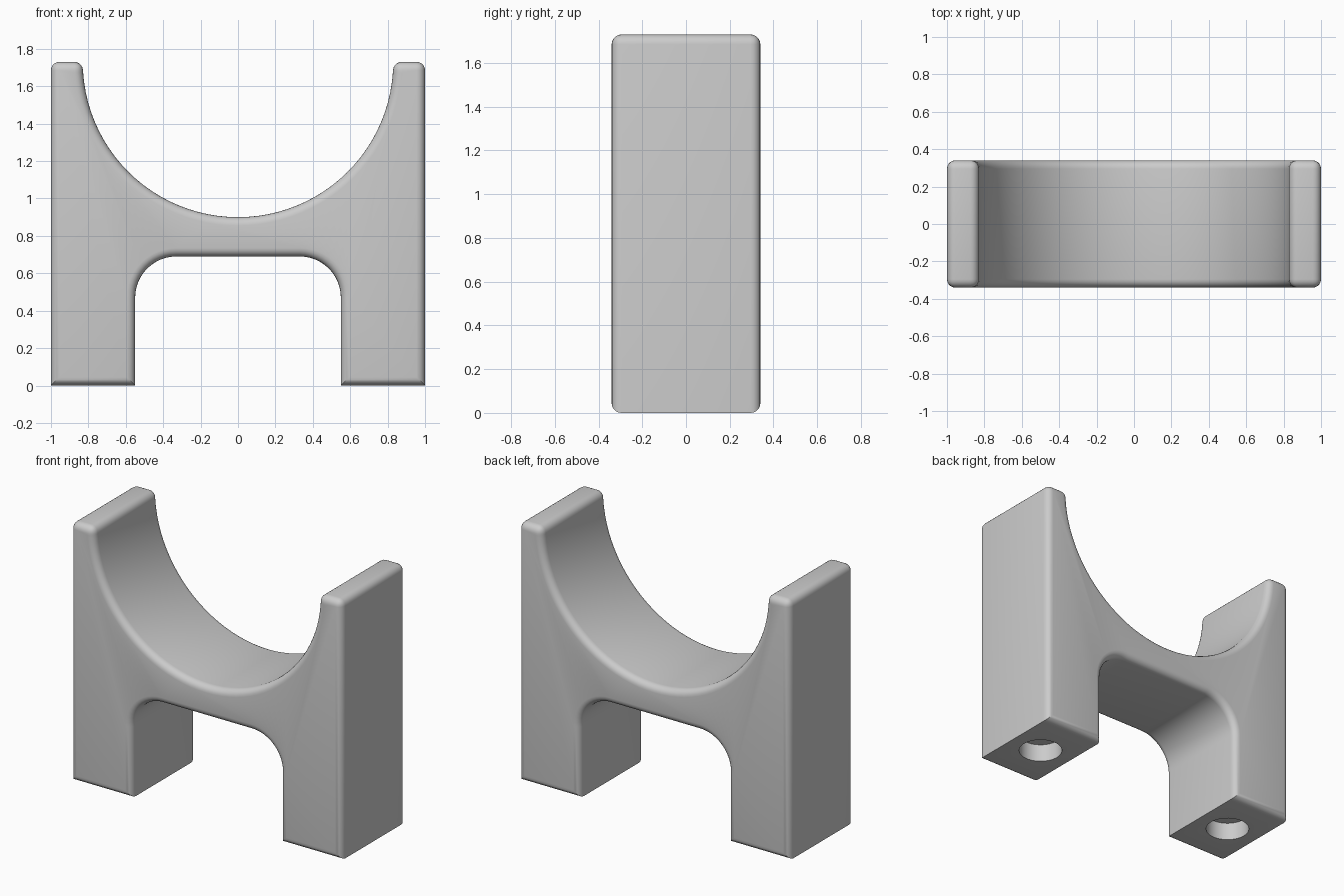
import bpy, bmesh
from math import sin, cos, pi, radians

default = bpy.data.objects.get("Cube")
if default:
    bpy.data.objects.remove(default, do_unlink=True)

HEIGHT, HALF_DEPTH = 1.73, 0.34
CRADLE_R, EDGE_R = 0.83, 0.045
FOOT_INNER, ARCH_TOP, ARCH_R = 0.55, 0.69, 0.22
HOLE_R, HOLE_DEPTH = 0.136, 0.12

grey = bpy.data.materials.new("plain_grey")
grey.use_nodes = True
grey.diffuse_color = (0.6, 0.6, 0.6, 1)
grey.node_tree.nodes["Principled BSDF"].inputs["Base Color"].default_value = (0.6, 0.6, 0.6, 1)


def arc(cx, cz, r, start, end, steps):
    angles = [radians(start + (end - start) * i / steps) for i in range(steps + 1)]
    return [(cx + r * cos(a), cz + r * sin(a)) for a in angles]


# Front outline: feet, arched opening and round cradle
fillet_x, fillet_z = FOOT_INNER - ARCH_R, ARCH_TOP - ARCH_R
outline = [(-1, 0), (-FOOT_INNER, 0)]
outline += arc(-fillet_x, fillet_z, ARCH_R, 180, 90, 12)
outline += arc(fillet_x, fillet_z, ARCH_R, 90, 0, 12)
outline += [(FOOT_INNER, 0), (1, 0), (1, HEIGHT)]
outline += arc(0, HEIGHT, CRADLE_R, 0, -180, 48)
outline += [(-1, HEIGHT)]

# Extrude the outline through the depth
bm = bmesh.new()
face = bm.faces.new([bm.verts.new((x, -HALF_DEPTH, z)) for x, z in outline])
extruded = bmesh.ops.extrude_face_region(bm, geom=[face], use_keep_orig=True)
for v in extruded["geom"]:
    if isinstance(v, bmesh.types.BMVert):
        v.co.y = HALF_DEPTH
bmesh.ops.recalc_face_normals(bm, faces=bm.faces)


# Round the front and back rims and the four top edges; feet stay crisp
def rounded(edge):
    a, b = (v.co for v in edge.verts)
    return abs(a.y - b.y) < 1e-4 or min(a.z, b.z) > HEIGHT - 1e-4


bmesh.ops.bevel(bm, geom=[e for e in bm.edges if rounded(e)], offset=EDGE_R,
                offset_type='OFFSET', segments=5, profile=0.5,
                affect='EDGES', clamp_overlap=False)
bmesh.ops.recalc_face_normals(bm, faces=bm.faces)
mesh = bpy.data.meshes.new("cradle_stand")
bm.to_mesh(mesh)
bm.free()
mesh.materials.append(grey)
stand = bpy.data.objects.new("cradle_stand", mesh)
bpy.context.collection.objects.link(stand)

# Blind round holes under the feet
for side in (-1, 1):
    bpy.ops.mesh.primitive_cylinder_add(vertices=48, radius=HOLE_R, depth=2 * HOLE_DEPTH,
                                        location=(side * (1 + FOOT_INNER) / 2, 0, 0))
    cutter = bpy.context.object
    cutter.name = "hole_cutter"
    cutter.hide_render = True
    cutter.data.materials.append(grey)
    cut = stand.modifiers.new("foot_hole", 'BOOLEAN')
    cut.operation, cut.solver, cut.object = 'DIFFERENCE', 'EXACT', cutter
    bpy.context.view_layer.objects.active = stand
    bpy.ops.object.modifier_apply(modifier=cut.name)
    bpy.data.objects.remove(cutter, do_unlink=True)

# Smooth the curves, keep the foot edges sharp
bpy.ops.object.select_all(action='DESELECT')
stand.select_set(True)
bpy.context.view_layer.objects.active = stand
bpy.ops.object.shade_smooth_by_angle(angle=radians(35))
